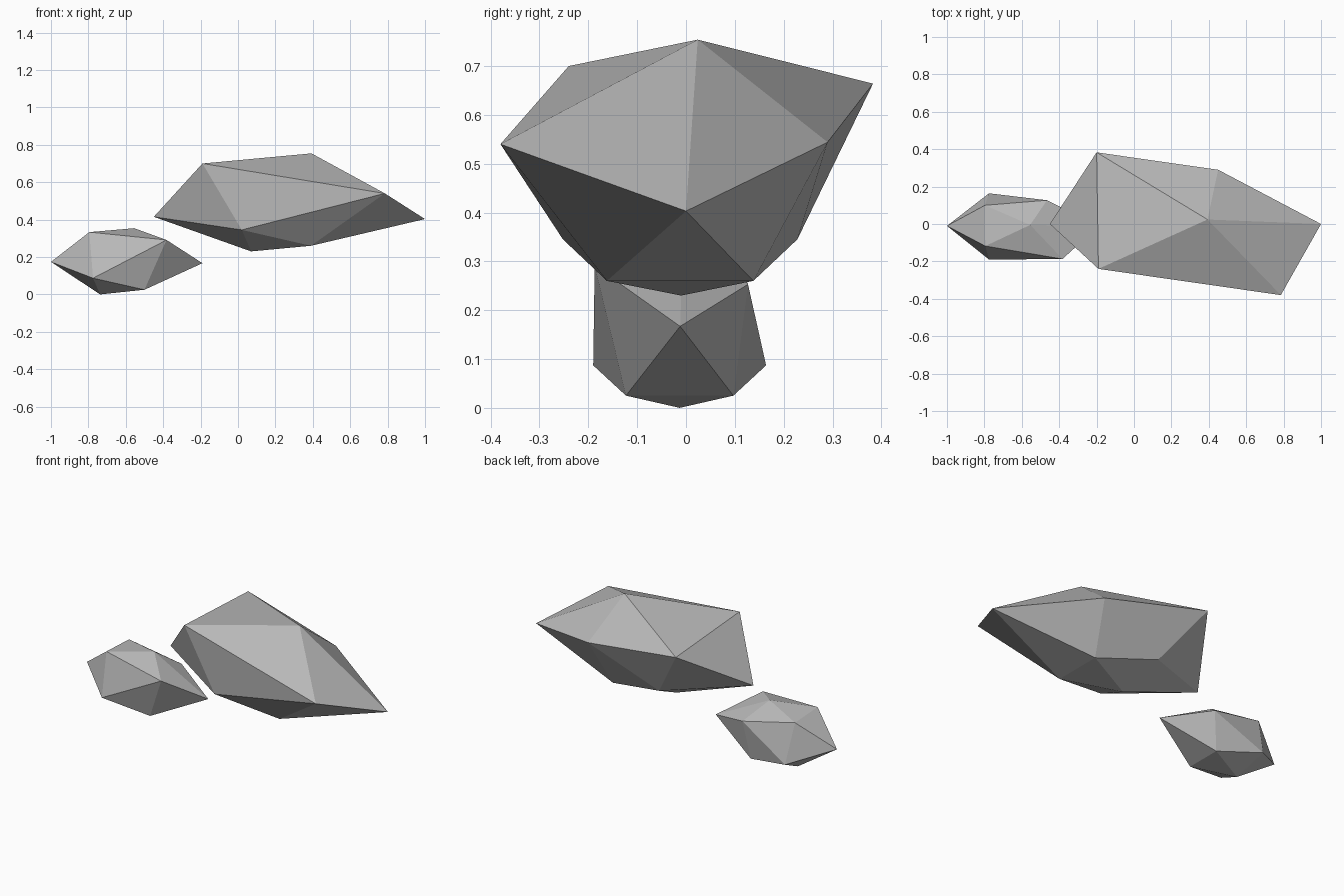
import bpy
import bmesh
from mathutils import Vector

default_cube = bpy.data.objects.get("Cube")
if default_cube:
    bpy.data.objects.remove(default_cube, do_unlink=True)


def make_material(name, colour):
    material = bpy.data.materials.new(name)
    material.use_nodes = True
    material.diffuse_color = colour
    material.node_tree.nodes["Principled BSDF"].inputs["Base Color"].default_value = colour
    return material


def make_rock(name, bottom, lower_ring, upper_ring, top, material):
    """Chisel an icosahedron: each ring is five corners, going round the rock."""
    bm = bmesh.new()
    bmesh.ops.create_icosphere(bm, subdivisions=1, radius=1)
    corners = [bottom, *lower_ring, *upper_ring, top]
    for vert, corner in zip(bm.verts, corners):
        vert.co = Vector(corner)
    bmesh.ops.recalc_face_normals(bm, faces=bm.faces)
    mesh = bpy.data.meshes.new(name)
    bm.to_mesh(mesh)
    bm.free()
    mesh.materials.append(material)
    rock = bpy.data.objects.new(name, mesh)
    bpy.context.collection.objects.link(rock)
    return rock


def mirrored_ring(near, middle, tip, centre_y):
    """Lower corners are the same on the front and back of the rock."""
    def pair(x, half_width, z):
        return (x, centre_y - half_width, z), (x, centre_y + half_width, z)
    near_front, near_back = pair(*near)
    middle_front, middle_back = pair(*middle)
    return [near_front, middle_front, tip, middle_back, near_back]


stone = make_material("grey stone", (0.5, 0.5, 0.5, 1))

# Large raised rock
make_rock(
    "large_rock",
    bottom=(0.07, -0.01, 0.23),
    lower_ring=mirrored_ring((0.39, 0.15, 0.26), (0.02, 0.24, 0.345),
                             (-0.45, 0, 0.415), -0.012),
    upper_ring=[(0.785, -0.38, 0.54), (-0.19, -0.24, 0.7), (-0.2, 0.383, 0.664),
                (0.45, 0.29, 0.544), (1, 0, 0.403)],
    top=(0.393, 0.024, 0.754),
    material=stone,
)

# Small low rock
make_rock(
    "small_rock",
    bottom=(-0.737, -0.013, 0),
    lower_ring=mirrored_ring((-0.5, 0.11, 0.025), (-0.775, 0.177, 0.087),
                             (-1, -0.01, 0.174), -0.013),
    upper_ring=[(-0.382, -0.187, 0.291), (-0.795, -0.118, 0.333), (-0.797, 0.1, 0.322),
                (-0.465, 0.127, 0.253), (-0.19, -0.012, 0.167)],
    top=(-0.555, -0.005, 0.354),
    material=stone,
)
